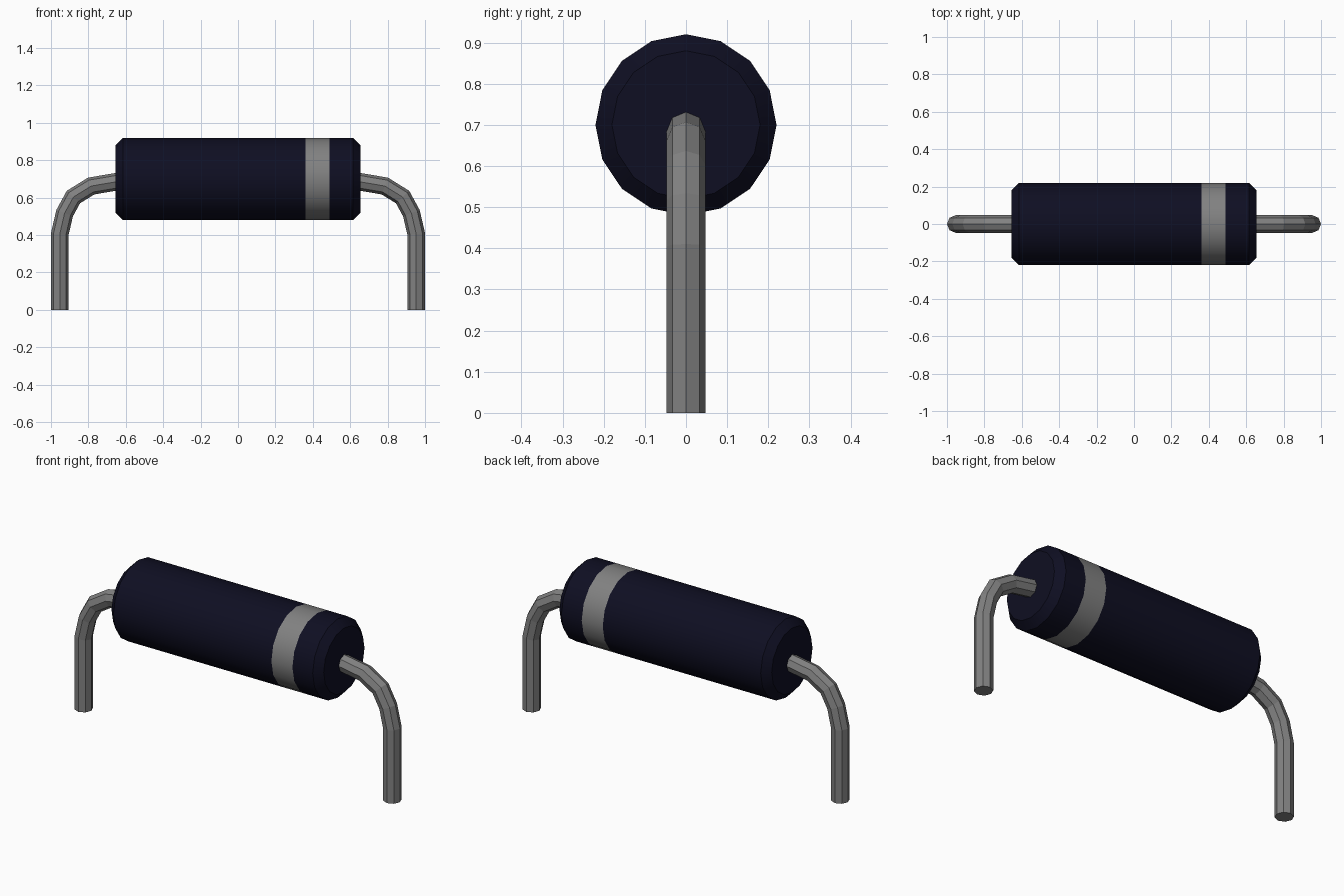
import bpy, bmesh, math
from mathutils import Vector

cube = bpy.data.objects.get("Cube")
if cube:
    bpy.data.objects.remove(cube, do_unlink=True)


def make_material(name, color, metallic=0.0):
    mat = bpy.data.materials.new(name)
    mat.use_nodes = True
    rgba = (*color, 1.0)
    mat.diffuse_color = rgba
    mat.node_tree.nodes["Principled BSDF"].inputs["Base Color"].default_value = rgba
    return mat


navy = make_material("dark navy", (0.0045, 0.0045, 0.016))
grey = make_material("metal grey", (0.22, 0.22, 0.22))


def loft(name, rings, materials):
    """Skin a list of equal-length point rings and cap both ends."""
    bm = bmesh.new()
    loops = [[bm.verts.new(p) for p in ring] for ring in rings]
    n = len(loops[0])
    for a, b in zip(loops, loops[1:]):
        for i in range(n):
            j = (i + 1) % n
            bm.faces.new((a[i], a[j], b[j], b[i]))
    bm.faces.new(loops[0])
    bm.faces.new(loops[-1])
    bmesh.ops.recalc_face_normals(bm, faces=bm.faces)
    mesh = bpy.data.meshes.new(name)
    bm.to_mesh(mesh)
    bm.free()
    for mat in materials:
        mesh.materials.append(mat)
    obj = bpy.data.objects.new(name, mesh)
    bpy.context.collection.objects.link(obj)
    return obj


# Chamfered 16-sided barrel along x, with a polarity band near the left end
AXIS_Z, SIDES = 0.70, 16
BAND = (0.36, 0.49)
profile = [(-0.655, 0.18), (-0.615, 0.22), (BAND[0], 0.22),
           (BAND[1], 0.22), (0.615, 0.22), (0.655, 0.18)]
rings = []
for x, r in profile:
    angles = [math.tau * k / SIDES for k in range(SIDES)]
    rings.append([(x, r * math.sin(a), AXIS_Z + r * math.cos(a)) for a in angles])
body = loft("body", rings, [navy, grey])
for face in body.data.polygons:
    face.material_index = int(BAND[0] < face.center.x < BAND[1])
bpy.context.view_layer.objects.active = body
body.select_set(True)
bpy.ops.object.shade_smooth_by_angle(angle=math.radians(30))
body.select_set(False)

# Bent eight-sided wire leads, one at each end
WIRE_R = 0.047
path = [(0.60, 0.687), (0.655, 0.684), (0.785, 0.662), (0.88, 0.603),
        (0.927, 0.517), (0.953, 0.405), (0.953, 0.0)]


def lead(name, side):
    pts = [Vector((side * x, 0, z)) for x, z in path]
    rings = []
    for i, p in enumerate(pts):
        before = (p - pts[i - 1]).normalized() if i else None
        after = (pts[i + 1] - p).normalized() if i + 1 < len(pts) else None
        before, after = before or after, after or before
        tangent = (before + after).normalized()
        miter = 1 / tangent.dot(after)
        normal = Vector((-tangent.z, 0, tangent.x)) * miter
        rings.append([p + WIRE_R * (math.cos(a) * normal + math.sin(a) * Vector((0, 1, 0)))
                      for a in (math.tau * k / 8 for k in range(8))])
    return loft(name, rings, [grey])


lead("left_lead", 1)
lead("right_lead", -1)
